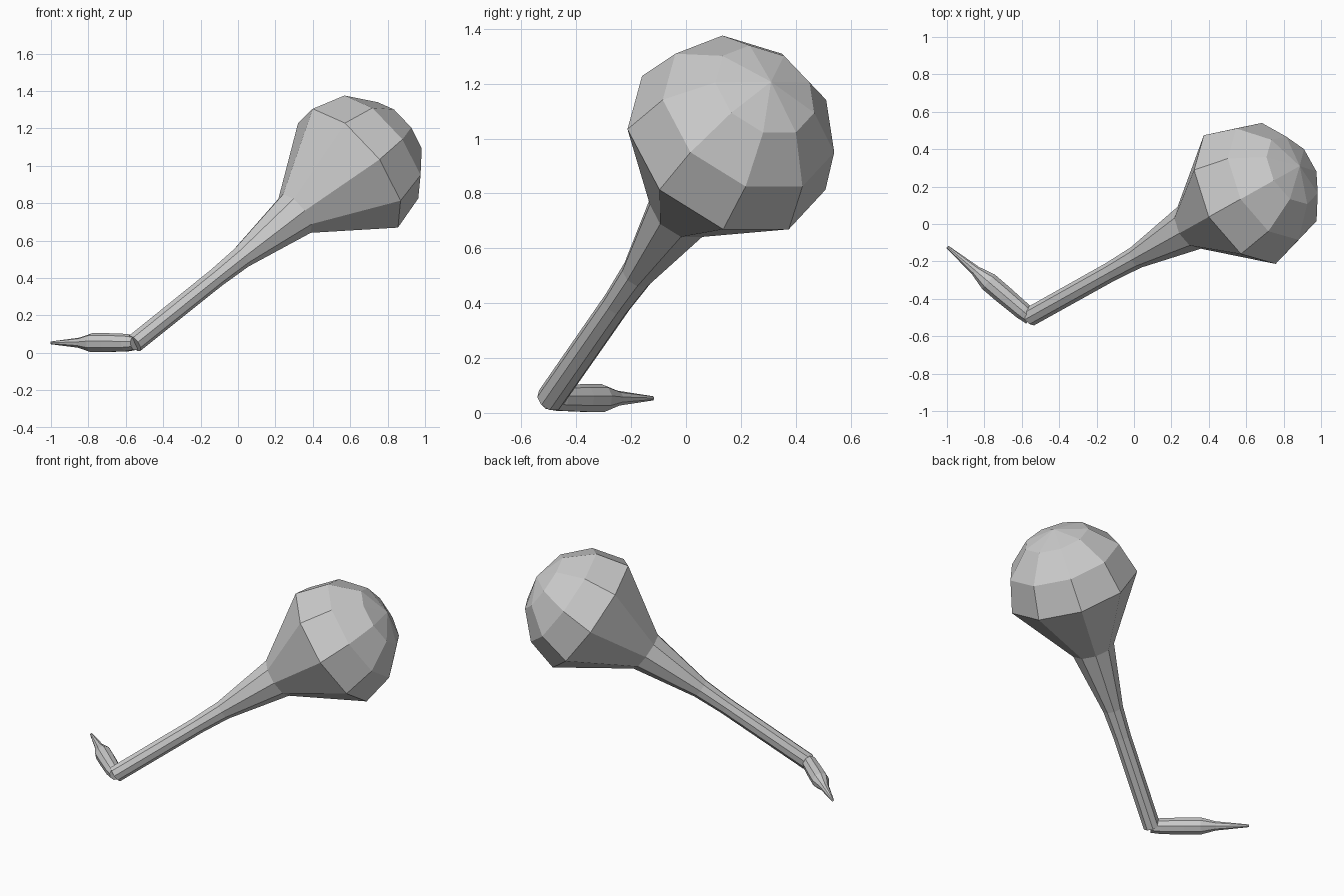
import bpy, bmesh, math
from mathutils import Vector

if "Cube" in bpy.data.objects:
    bpy.data.objects.remove(bpy.data.objects["Cube"])


def lathe(name, start, direction, profile, sides=9):
    """Faceted solid along a straight axis, one edge uppermost; profile = (distance, radius)."""
    start, d = Vector(start), Vector(direction).normalized()
    u = d.cross(Vector((0, 0, 1))).normalized()
    v = u.cross(d)
    bm = bmesh.new()
    rings = []
    for t, r in profile:
        ring = []
        for i in range(sides):
            a = 2 * math.pi * i / sides + math.pi / 2
            ring.append(bm.verts.new(start + d * t + (u * math.cos(a) + v * math.sin(a)) * r))
        rings.append(ring)
    for a, b in zip(rings, rings[1:]):
        for i in range(sides):
            j = (i + 1) % sides
            bm.faces.new((a[i], a[j], b[j], b[i]))
    bm.faces.new(rings[0])
    bm.faces.new(rings[-1])
    bmesh.ops.recalc_face_normals(bm, faces=bm.faces)
    mesh = bpy.data.meshes.new(name)
    bm.to_mesh(mesh)
    bm.free()
    obj = bpy.data.objects.new(name, mesh)
    bpy.context.collection.objects.link(obj)
    return obj


# Leaning stem flaring into a domed bulb
base = Vector((-0.555, -0.495, 0.05))
centre = Vector((0.60, 0.15, 0.977))
axis = centre - base
reach, radius = axis.length, 0.40
stem = [(0, 0.052), (0.61, 0.053), (0.80, 0.062), (1.205, 0.130)]
dome = [(reach + radius * math.sin(math.radians(a)), radius * math.cos(math.radians(a)))
        for a in (0, 30, 60, 89.7)]
lathe("stem_and_bulb", base, axis, stem + dome)

# Tapered foot lying on the ground
lathe("pointed_foot", (-0.55, -0.503, 0.053), (-0.45, 0.383, 0),
      [(0, 0.040), (0.06, 0.048), (0.20, 0.052), (0.30, 0.052),
       (0.39, 0.028), (0.588, 0.008)])
